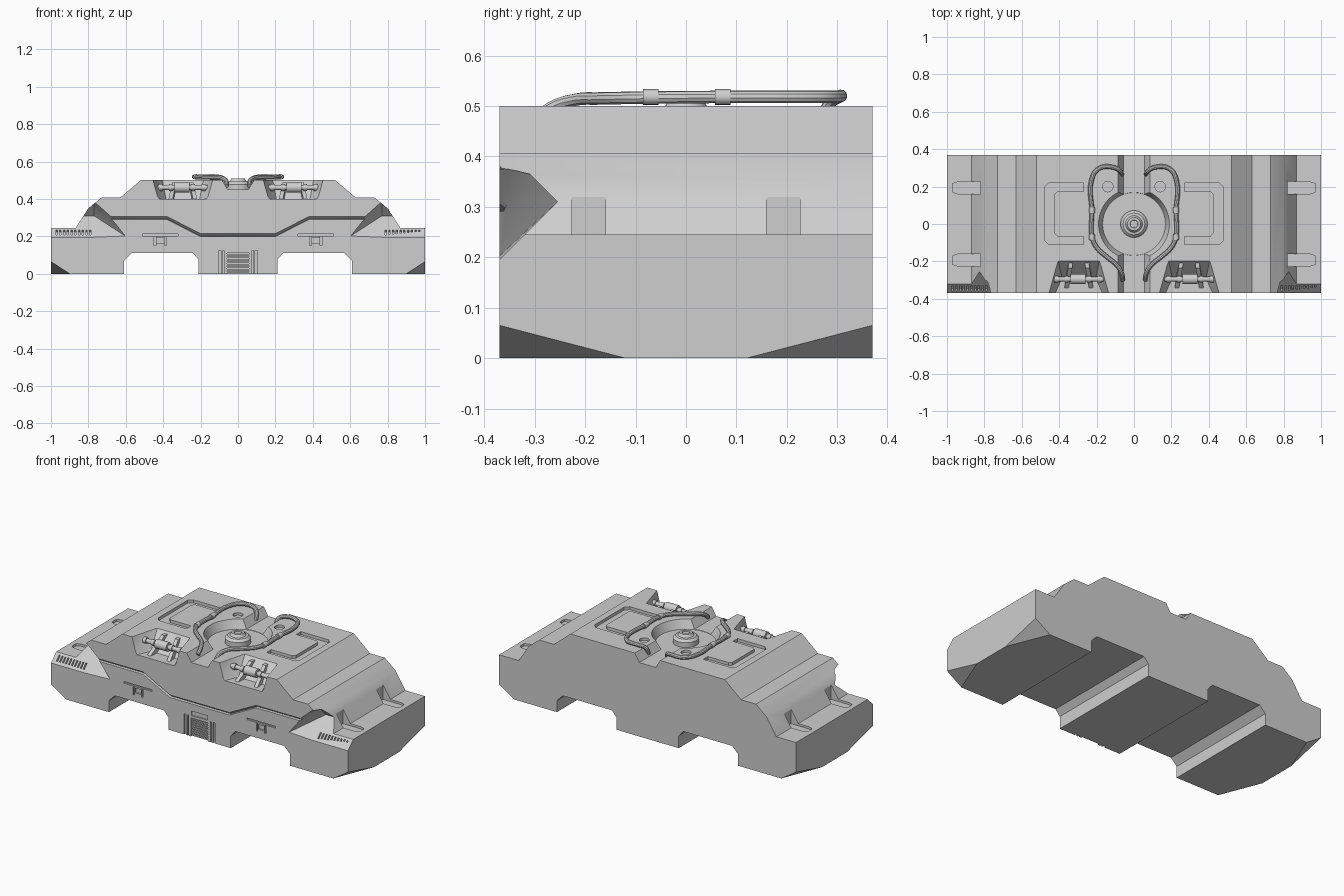
import bpy, bmesh, math
from mathutils import Vector, Matrix

if "Cube" in bpy.data.objects:
    bpy.data.objects.remove(bpy.data.objects["Cube"])

grey = bpy.data.materials.new("plain grey")
grey.diffuse_color = (0.62, 0.62, 0.62, 1)
grey.use_nodes = True
grey.node_tree.nodes["Principled BSDF"].inputs["Base Color"].default_value = grey.diffuse_color
parts, cutters = [], []


def finish(bm, name, bucket):
    bmesh.ops.recalc_face_normals(bm, faces=bm.faces)
    me = bpy.data.meshes.new(name)
    bm.to_mesh(me)
    bm.free()
    ob = bpy.data.objects.new(name, me)
    bpy.context.collection.objects.link(ob)
    me.materials.append(grey)
    bucket.append(ob)
    return ob


def loft(bm, rings):
    """Closed solid through rings of equal point count."""
    vs = [[bm.verts.new(p) for p in r] for r in rings]
    n = len(rings[0])
    for a, b in zip(vs, vs[1:]):
        for i in range(n):
            bm.faces.new((a[i], a[(i + 1) % n], b[(i + 1) % n], b[i]))
    bm.faces.new(vs[0])
    bm.faces.new(vs[-1])


def hull(bm, pts):
    vs = [bm.verts.new(p) for p in pts]
    res = bmesh.ops.convex_hull(bm, input=vs)
    junk = list({v for v in res["geom_interior"] + res["geom_unused"] if isinstance(v, bmesh.types.BMVert)})
    bmesh.ops.delete(bm, geom=junk, context='VERTS')


def box(bm, x0, x1, y0, y1, z0, z1):
    q = [(x0, y0), (x1, y0), (x1, y1), (x0, y1)]
    loft(bm, [[(x, y, z) for x, y in q] for z in (z0, z1)])


def lathe(bm, profile, n=40, at=(0, 0)):
    loft(bm, [[(at[0] + r * math.cos(2 * math.pi * i / n), at[1] + r * math.sin(2 * math.pi * i / n), z)
               for i in range(n)] for r, z in profile])


def rod(bm, axis, centre, radius, length, n=20):
    rot = Matrix.Rotation(math.pi / 2, 4, 'Y' if axis == 'x' else 'X')
    bmesh.ops.create_cone(bm, cap_ends=True, segments=n, radius1=radius, radius2=radius,
                          depth=length, matrix=Matrix.Translation(centre) @ rot)


# Main hull: half profile mirrored and extruded front to back
half = [(0.21, 0), (0.21, 0.075), (0.24, 0.11), (0.57, 0.11), (0.61, 0.07), (0.61, 0), (1, 0), (1, 0.245),
        (0.868, 0.245), (0.80, 0.35), (0.73, 0.407), (0.63, 0.407), (0.52, 0.5)]
outline = half + [(-x, z) for x, z in reversed(half)]
bm = bmesh.new()
loft(bm, [[(x, y, z) for x, z in outline] for y in (-0.37, 0.37)])
bmesh.ops.recalc_face_normals(bm, faces=bm.faces)
# Chamfered bottom corners
for sx in (-1, 1):
    for sy in (-1, 1):
        res = bmesh.ops.bisect_plane(bm, geom=bm.verts[:] + bm.edges[:] + bm.faces[:],
                                     plane_co=(sx * 0.9, sy * 0.37, 0),
                                     plane_no=(sx / 0.1, sy / 0.25, -1 / 0.065), clear_outer=True)
        edges = [e for e in res["geom_cut"] if isinstance(e, bmesh.types.BMEdge)]
        bmesh.ops.edgeloop_fill(bm, edges=edges)
body = finish(bm, "hull_body", parts)

# Central trough and round pit
bm = bmesh.new()
loft(bm, [[(-0.055, y, 0.45), (0.055, y, 0.45), (0.097, y, 0.52), (-0.097, y, 0.52)] for y in (-0.4, 0.4)])
finish(bm, "trough_cutter", cutters)
bm = bmesh.new()
lathe(bm, [(0.168, 0.448), (0.198, 0.52)], 48)
finish(bm, "pit_cutter", cutters)

# Bracket grooves and round holes in the deck
bm = bmesh.new()
c_shape = [(0.27, 0.22), (0.455, 0.22), (0.478, 0.197), (0.478, -0.087), (0.455, -0.11), (0.27, -0.11),
           (0.27, -0.066), (0.41, -0.066), (0.425, -0.05), (0.425, 0.16), (0.41, 0.175), (0.27, 0.175)]
for s in (-1, 1):
    loft(bm, [[(s * x, y, z) for x, y in c_shape] for z in (0.482, 0.52)])
    lathe(bm, [(0.028, 0.485), (0.028, 0.52)], 24, (s * 0.14, 0.2))
finish(bm, "deck_groove_cutter", cutters)

# Front bays, end notches
bm = bmesh.new()
for s in (-1, 1):
    hull(bm, [(s * 0.295 + d * w, y, z) for d in (-1, 1) for w, y, z in
              ((0.112, -0.185, 0.515), (0.172, -0.4, 0.515), (0.09, -0.29, 0.4), (0.14, -0.4, 0.4))])
    for y in (-0.193, 0.193):
        plan = [(0.82, -0.033), (0.94, -0.033), (0.97, -0.022), (0.97, 0.022), (0.94, 0.033), (0.82, 0.033)]
        loft(bm, [[(s * x, y + d, z) for x, d in plan] for z in (0.232, 0.4)])
finish(bm, "bay_and_notch_cutter", cutters)

# Slanted hollow under the front shoulders
bm = bmesh.new()
for s in (-1, 1):
    sect = [(-0.385, 0.18), (-0.255, 0.31), (-0.31, 0.365), (-0.385, 0.383)]
    hull(bm, [(s * x, y, z) for x in (0.77, 1.1) for y, z in sect]
         + [(s * 0.68, -0.372, 0.3), (s * 0.6, -0.372, 0.2), (s * 0.68, -0.4, 0.3), (s * 0.6, -0.4, 0.2)])
finish(bm, "shoulder_cutter", cutters)

# Stepped seam across the front
bm = bmesh.new()
seam = [(0.2, 0.215), (0.38, 0.307), (0.68, 0.307), (0.765, 0.383)]
line = [(-x, z) for x, z in reversed(seam)] + seam
loft(bm, [[(x, -0.385, z + 0.012), (x, -0.354, z - 0.014), (x, -0.385, z - 0.018)] for x, z in line])
finish(bm, "seam_cutter", cutters)

# Front face recesses
bm = bmesh.new()
box(bm, -0.058, 0.058, -0.4, -0.35, -0.02, 0.112)
box(bm, -0.055, 0.055, -0.4, -0.363, 0.128, 0.155)
for s in (-1, 1):
    for x0, x1, z0, z1 in ((0.075, 0.082, -0.02, 0.125), (0.092, 0.105, -0.02, 0.125), (0.32, 0.51, 0.203, 0.213),
                           (0.382, 0.392, 0.15, 0.198), (0.438, 0.448, 0.15, 0.198), (0.395, 0.435, 0.165, 0.193)):
        a, b = sorted((s * x0, s * x1))
        box(bm, a, b, -0.4, -0.36, z0, z1)
finish(bm, "front_recess_cutter", cutters)

# Rows of cooling slots on the slanted shoulders
bm = bmesh.new()
for s in (-1, 1):
    for i in range(10):
        x = s * (0.79 + i * 0.02)
        hull(bm, [(x + d, y, z) for d in (-0.004, 0.004) for y, z in
                  ((-0.357, 0.208), (-0.33, 0.235), (-0.345, 0.196), (-0.318, 0.223))])
finish(bm, "slot_cutter", cutters)

# Cut the hull, then drop the cutters
for c in cutters:
    m = body.modifiers.new(c.name, 'BOOLEAN')
    m.operation, m.solver, m.object = 'DIFFERENCE', 'EXACT', c
bpy.context.view_layer.update()
dg = bpy.context.evaluated_depsgraph_get()
cut_mesh = bpy.data.meshes.new_from_object(body.evaluated_get(dg))
body.modifiers.clear()
body.data = cut_mesh
for c in cutters:
    bpy.data.objects.remove(c)

# Grille slats
bm = bmesh.new()
for i in range(8):
    box(bm, -0.059, 0.059, -0.366, -0.345, 0.004 + i * 0.0135, 0.012 + i * 0.0135)
finish(bm, "grille_slats", parts)

# Central hub
bm = bmesh.new()
lathe(bm, [(0.072, 0.44), (0.072, 0.478), (0.058, 0.492), (0.045, 0.494), (0.035, 0.51), (0.022, 0.51), (0.02, 0.503)])
finish(bm, "hub", parts)

for s, side in ((-1, "left"), (1, "right")):
    # Ribs and crossbar in each front bay
    bm = bmesh.new()
    for d in (-1, 1):
        hull(bm, [(s * 0.295 + d * (w + t), y, z) for t in (-0.011, 0.011) for w, y, z in
                  ((0.042, -0.195, 0.488), (0.046, -0.235, 0.488), (0.066, -0.345, 0.398), (0.055, -0.26, 0.398))])
    finish(bm, side + "_bay_ribs", parts)
    bm = bmesh.new()
    for off, r, l in ((0, 0.013, 0.28), (0, 0.027, 0.08), (-0.06, 0.018, 0.02), (0.06, 0.018, 0.02),
                      (-0.115, 0.018, 0.02), (0.115, 0.018, 0.02)):
        rod(bm, 'x', (s * 0.3 + off, -0.295, 0.461), r, l)
    finish(bm, side + "_bay_crossbar", parts)
    # Deck hose
    path = [(0.065, 0.265, 0.462), (0.075, 0.285, 0.505), (0.11, 0.303, 0.518), (0.19, 0.295, 0.518),
            (0.228, 0.23, 0.518), (0.225, 0.07, 0.518), (0.224, -0.07, 0.517), (0.2, -0.125, 0.516),
            (0.15, -0.172, 0.515), (0.09, -0.222, 0.512), (0.065, -0.265, 0.498), (0.06, -0.3, 0.47)]
    cu = bpy.data.curves.new(side + "_hose", 'CURVE')
    cu.dimensions, cu.bevel_depth, cu.bevel_resolution, cu.use_fill_caps = '3D', 0.0125, 3, True
    cu.resolution_u = 6
    sp = cu.splines.new('BEZIER')
    sp.bezier_points.add(len(path) - 1)
    for bp, (x, y, z) in zip(sp.bezier_points, path):
        bp.co = (s * x, y, z)
        bp.handle_left_type = bp.handle_right_type = 'AUTO'
    tmp = bpy.data.objects.new(side + "_hose_path", cu)
    bpy.context.collection.objects.link(tmp)
    bpy.context.view_layer.update()
    bm = bmesh.new()
    bm.from_mesh(bpy.data.meshes.new_from_object(tmp.evaluated_get(bpy.context.evaluated_depsgraph_get())))
    bpy.data.objects.remove(tmp)
    finish(bm, side + "_hose", parts)
    # Hose clamps
    bm = bmesh.new()
    for y in (-0.07, 0.073):
        rod(bm, 'y', (s * 0.225, y, 0.518), 0.0155, 0.03)
    finish(bm, side + "_hose_clamps", parts)

# Shading
bpy.ops.object.select_all(action='DESELECT')
for ob in parts:
    ob.select_set(True)
bpy.context.view_layer.objects.active = body
bpy.ops.object.shade_smooth_by_angle(angle=math.radians(30))
